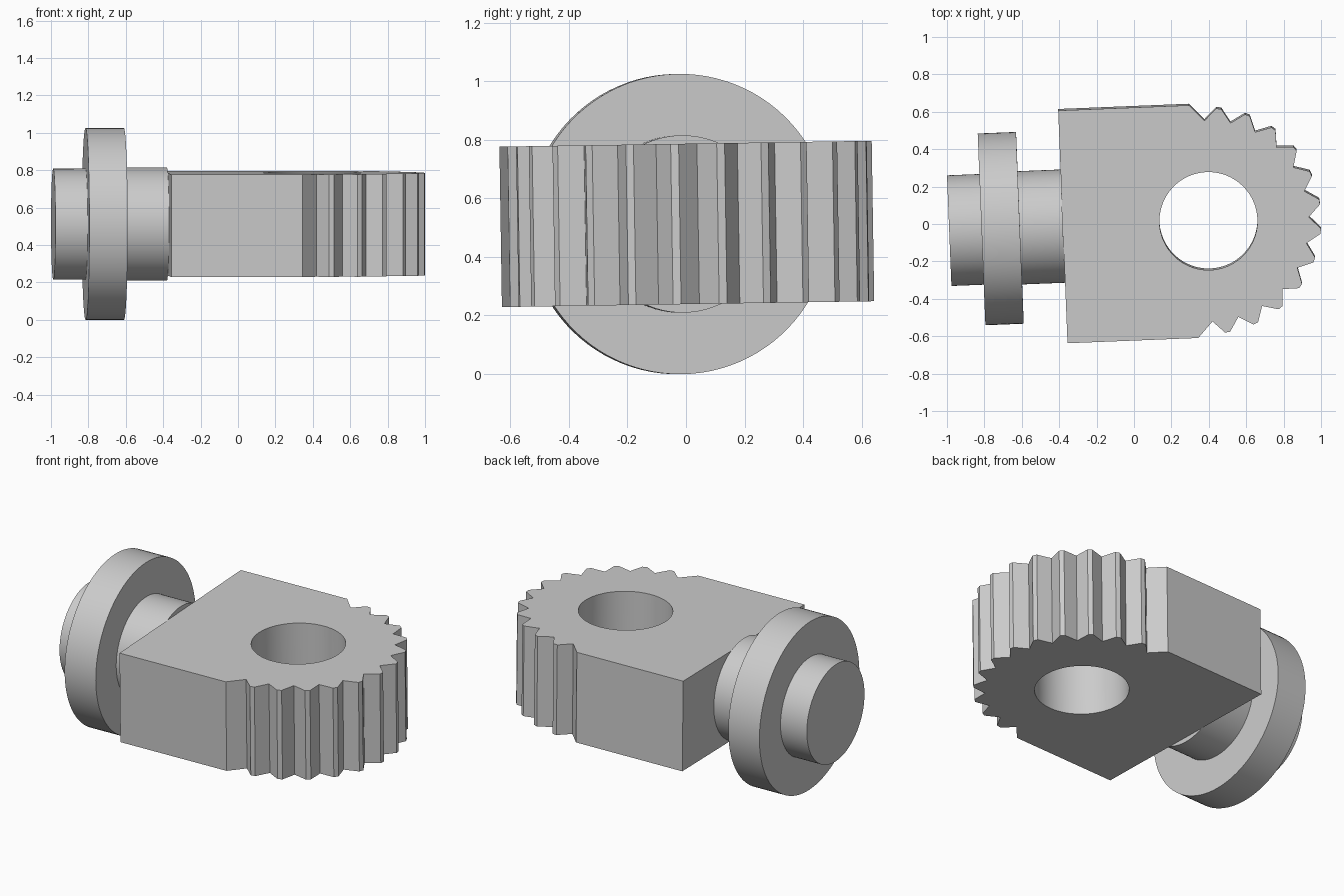
import bpy, bmesh
from math import radians, cos, sin
from mathutils import Matrix

cube = bpy.data.objects.get("Cube")
if cube:
    bpy.data.objects.remove(cube, do_unlink=True)

# Single plain grey material
grey = bpy.data.materials.new("plain grey")
grey.use_nodes = True
colour = (0.6, 0.6, 0.6, 1)
grey.diffuse_color = colour
grey.node_tree.nodes["Principled BSDF"].inputs["Base Color"].default_value = colour

# Local frame: origin at the bore centre, x along the shaft, slightly turned and rolled
PLACE = (Matrix.Translation((0.398, 0.02, 0.513))
         @ Matrix.Rotation(radians(0.9), 4, 'X')
         @ Matrix.Rotation(radians(2.3), 4, 'Z'))
HALF_WIDTH, HALF_HEIGHT, BACK = 0.6225, 0.274, -0.779
TIP, ROOT, BORE = 0.603, 0.537, 0.262
TEETH, STEP, TIP_HALF = 12, 15, 1.3


def add_object(name, bm):
    bmesh.ops.recalc_face_normals(bm, faces=bm.faces)
    mesh = bpy.data.meshes.new(name)
    bm.to_mesh(mesh)
    bm.free()
    mesh.materials.append(grey)
    obj = bpy.data.objects.new(name, mesh)
    bpy.context.collection.objects.link(obj)
    obj.matrix_world = PLACE
    return obj


def smooth(obj):
    bpy.ops.object.select_all(action='DESELECT')
    obj.select_set(True)
    bpy.context.view_layer.objects.active = obj
    bpy.ops.object.shade_smooth_by_angle(angle=radians(30))


def cylinder(name, radius, start, end, axis='X'):
    bm = bmesh.new()
    turn = Matrix.Rotation(radians(90), 4, 'Y') if axis == 'X' else Matrix()
    shift = (0, 0, (start + end) / 2)
    bmesh.ops.create_cone(bm, cap_ends=True, segments=96, radius1=radius, radius2=radius,
                          depth=end - start, matrix=turn @ Matrix.Translation(shift))
    return add_object(name, bm)


def polar(radius, degrees):
    a = radians(degrees)
    return (radius * cos(a), radius * sin(a))


# Block outline with a half ring of teeth on the rounded end
outline = [(BACK, -HALF_WIDTH), (-0.079, -HALF_WIDTH), polar(ROOT, -90)]
for i in range(TEETH):
    middle = -90 + STEP * (i + 0.5)
    outline += [polar(TIP, middle - TIP_HALF), polar(TIP, middle + TIP_HALF),
                polar(ROOT, middle + STEP / 2)]
outline += [(-0.079, HALF_WIDTH), (BACK, HALF_WIDTH)]

bm = bmesh.new()
base = bm.faces.new([bm.verts.new((x, y, -HALF_HEIGHT)) for x, y in outline])
top = bmesh.ops.extrude_face_region(bm, geom=[base], use_keep_orig=True)
bmesh.ops.translate(bm, vec=(0, 0, 2 * HALF_HEIGHT),
                    verts=[v for v in top["geom"] if isinstance(v, bmesh.types.BMVert)])
block = add_object("toothed_block", bm)

# Round bore through the block
cutter = cylinder("bore_cutter", BORE, -0.5, 0.5, 'Z')
cutter.hide_render = True
cut = block.modifiers.new("bore", 'BOOLEAN')
cut.operation = 'DIFFERENCE'
cut.solver = 'EXACT'
cut.object = cutter
bpy.context.view_layer.objects.active = block
bpy.ops.object.modifier_apply(modifier=cut.name)
bpy.data.objects.remove(cutter, do_unlink=True)
smooth(block)

# Shaft behind the block: neck, flange disc and end pin
for name, radius, start, end in (("neck", 0.303, -1.012, BACK),
                                 ("flange_disc", 0.513, -1.214, -1.009),
                                 ("end_pin", 0.296, -1.387, -1.211)):
    smooth(cylinder(name, radius, start, end))
